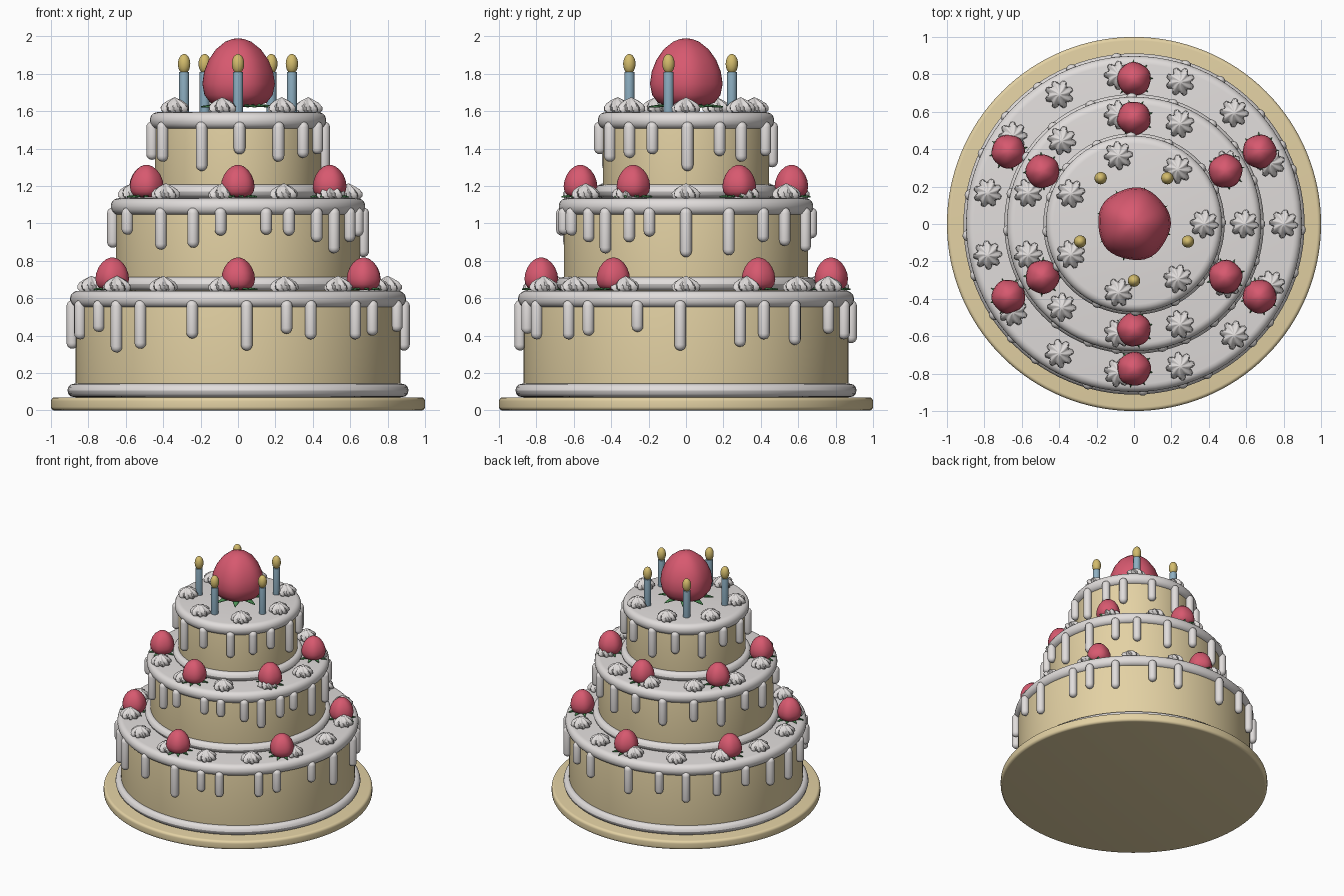
import bpy, bmesh, random
from math import sin, cos, pi, radians

random.seed(4)
cube = bpy.data.objects.get("Cube")
if cube:
    bpy.data.objects.remove(cube)


def material(name, r, g, b):
    m = bpy.data.materials.new(name)
    m.use_nodes = True
    m.diffuse_color = (r, g, b, 1)
    m.node_tree.nodes["Principled BSDF"].inputs["Base Color"].default_value = (r, g, b, 1)
    return m


SPONGE = material("sponge beige", .77, .64, .37)
ICING = material("icing white", .75, .72, .71)
BERRY = material("berry red", .68, .10, .16)
LEAF = material("leaf green", .07, .28, .09)
WAX = material("candle blue", .27, .43, .54)
FLAME = material("flame gold", .65, .50, .15)
made = []


def add(name, mesh, loc=(0, 0, 0), turn=0):
    ob = bpy.data.objects.new(name, mesh)
    ob.location = loc
    ob.rotation_euler.z = turn
    bpy.context.collection.objects.link(ob)
    made.append(ob)
    return ob


def lathe(name, profile, mat, segs=96, shape=None):
    """Spin (radius, height) points around z; shape(angle, radius, height) may bend the radius."""
    bm = bmesh.new()
    rings = []
    for r, z in profile:
        if r == 0:
            rings.append([bm.verts.new((0, 0, z))] * segs)
            continue
        ring = []
        for i in range(segs):
            a = 2 * pi * i / segs
            q = shape(a, r, z) if shape else r
            ring.append(bm.verts.new((q * cos(a), q * sin(a), z)))
        rings.append(ring)
    for low, high in zip(rings, rings[1:]):
        for i in range(segs):
            j = (i + 1) % segs
            bm.faces.new(dict.fromkeys((low[i], low[j], high[j], high[i])))
    bmesh.ops.recalc_face_normals(bm, faces=bm.faces)
    mesh = bpy.data.meshes.new(name)
    bm.to_mesh(mesh)
    bm.free()
    mesh.materials.append(mat)
    return mesh


def disc(r, bottom, top, bevel):
    """Closed disc profile with a rounded rim."""
    steps = [i * pi / 10 for i in range(6)]
    low = [(r - bevel + bevel * sin(t), bottom + bevel - bevel * cos(t)) for t in steps]
    high = [(r - bevel + bevel * cos(t), top - bevel + bevel * sin(t)) for t in steps]
    return [(0, bottom)] + low + high + [(0, top)]


def ring_profile(major, minor, z):
    return [(major + minor * cos(i * pi / 6), z + minor * sin(i * pi / 6)) for i in range(13)]


def capsule(r, bottom, top):
    steps = [i * pi / 8 for i in range(5)]
    return ([(r * sin(t), bottom + r - r * cos(t)) for t in steps[:-1]]
            + [(r, bottom + r), (r, top - r)]
            + [(r * cos(t), top - r + r * sin(t)) for t in steps[1:-1]] + [(0, top)])


def polar(r, degrees, z):
    a = radians(degrees)
    return (r * cos(a), r * sin(a), z)


# Piped cream star with twisted ridges
dollop = lathe("cream_star", [(0, 0), (.055, 0), (.066, .012), (.066, .03), (.054, .048),
                              (.036, .062), (.017, .073), (0, .082)], ICING, 48,
               lambda a, r, z: r * (1 + .18 * cos(8 * (a + 6 * z))))

# Strawberry with a pointed crown of leaves
OUTLINE = [(0, 0), (.5, .015), (.78, .07), (.94, .18), (1, .34), (.95, .52),
           (.82, .69), (.62, .84), (.36, .95), (.16, .99), (0, 1)]


def berry_mesh(name, r, h):
    return lathe(name, [(p * r, q * h) for p, q in OUTLINE], BERRY, 40,
                 lambda a, q, z: q * (1 + .02 * cos(5 * a + 1)))


def leaves_mesh(name, r, count=8):
    bm = bmesh.new()
    for i in range(count):
        a = 2 * pi * i / count + .2
        pts = [(0, 0, 0), (.6 * r, -.13 * r, .02 * r), (r, 0, -.03 * r), (.6 * r, .13 * r, .02 * r)]
        bm.faces.new([bm.verts.new((x * cos(a) - y * sin(a), x * sin(a) + y * cos(a), z))
                      for x, y, z in pts])
    mesh = bpy.data.meshes.new(name)
    bm.to_mesh(mesh)
    bm.free()
    mesh.materials.append(LEAF)
    return mesh


def strawberry(name, meshes, loc, lift, turn):
    add(name, meshes[0], loc, turn)
    crown = add(name + "_leaves", meshes[1], (loc[0], loc[1], loc[2] + lift), turn)
    thick = crown.modifiers.new("thickness", 'SOLIDIFY')
    thick.thickness = .008


small = (berry_mesh("small_berry", .09, .175), leaves_mesh("small_leaves", .105))
large = (berry_mesh("large_berry", .194, .37), leaves_mesh("large_leaves", .205))

# Board
add("cake_board", lathe("cake_board", disc(1, 0, .07, .02), SPONGE, 128))

# Drips as angle: bottom height, listed around each tier
DRIPS = [
    {-147: .42, -137: .31, -126: .33, -106: .385, -87: .32, -73: .41, -64: .38, -45: .38,
     -36: .40, -17: .42, -2: .32, 19: .34, 28: .38, 41: .35, 59: .41, 72: .38, 96: .36,
     112: .40, 125: .34, 140: .38, 155: .42, 170: .36, 184: .33, 198: .38},
    {-152: .94, -128: .86, -111: .87, -98: .935, -77: .94, -66: .935, -51: .90, -40: .84,
     -27: .90, -17: .93, 0: .82, 20: .83, 38: .90, 52: .88, 72: .85, 91: .92, 110: .86,
     130: .90, 148: .84, 166: .92, 183: .87},
    {-151: 1.33, -115: 1.28, -89: 1.37, -62: 1.33, -41: 1.35, -23: 1.37, 1: 1.28, 23: 1.36,
     40: 1.33, 67: 1.36, 92: 1.30, 115: 1.36, 140: 1.32, 162: 1.38, 185: 1.34},
]

# Tiers: sponge radius, floor, top, star count, star ring radius, berry ring radius
TIERS = [("bottom", .87, .07, .64, 15, .80, .775),
         ("middle", .652, .64, 1.135, 11, .59, .565),
         ("top", .443, 1.135, 1.595, 7, .375, None)]

for (label, r, floor, top, stars, star_r, berry_r), drips in zip(TIERS, DRIPS):
    add(label + "_sponge", lathe(label + "_sponge", disc(r, floor, top - .04, .002), SPONGE))
    add(label + "_icing", lathe(label + "_icing", disc(r + .028, top - .09, top, .042), ICING))
    add(label + "_piping", lathe(label + "_piping", ring_profile(r + .006, .036, floor + .037), ICING))
    for angle, bottom in drips.items():
        mesh = lathe(label + "_drip", capsule(.031, bottom, top - .05), ICING, 16)
        add(label + "_drip", mesh, polar(r + .018, angle, 0))
    for i in range(stars):
        angle = 360 * i / stars
        add(label + "_cream_star", dollop, polar(star_r, angle, top - .002), radians(angle))
    if berry_r:
        for i in range(6):
            strawberry(label + "_strawberry", small, polar(berry_r, 30 + 60 * i, top + .003),
                       .012, random.uniform(0, 6))

# Centre strawberry
strawberry("centre_strawberry", large, (0, 0, 1.62), .014, .3)

# Candles
candle = lathe("candle", disc(.027, 1.59, 1.81, .003), WAX, 24)
flame = lathe("flame", [(.033 * sin(t * pi / 12) if 0 < t < 12 else 0, 1.853 - .053 * cos(t * pi / 12))
                        for t in range(13)], FLAME, 24)
for i in range(5):
    spot = polar(.303, -90 + 72 * i, 0)
    add("candle", candle, spot)
    add("candle_flame", flame, spot)

# Smooth shading with crisp edges
for ob in bpy.context.selected_objects:
    ob.select_set(False)
seen = set()
for ob in made:
    if ob.data.name not in seen:
        seen.add(ob.data.name)
        ob.select_set(True)
        bpy.context.view_layer.objects.active = ob
bpy.ops.object.shade_smooth_by_angle(angle=radians(40))
